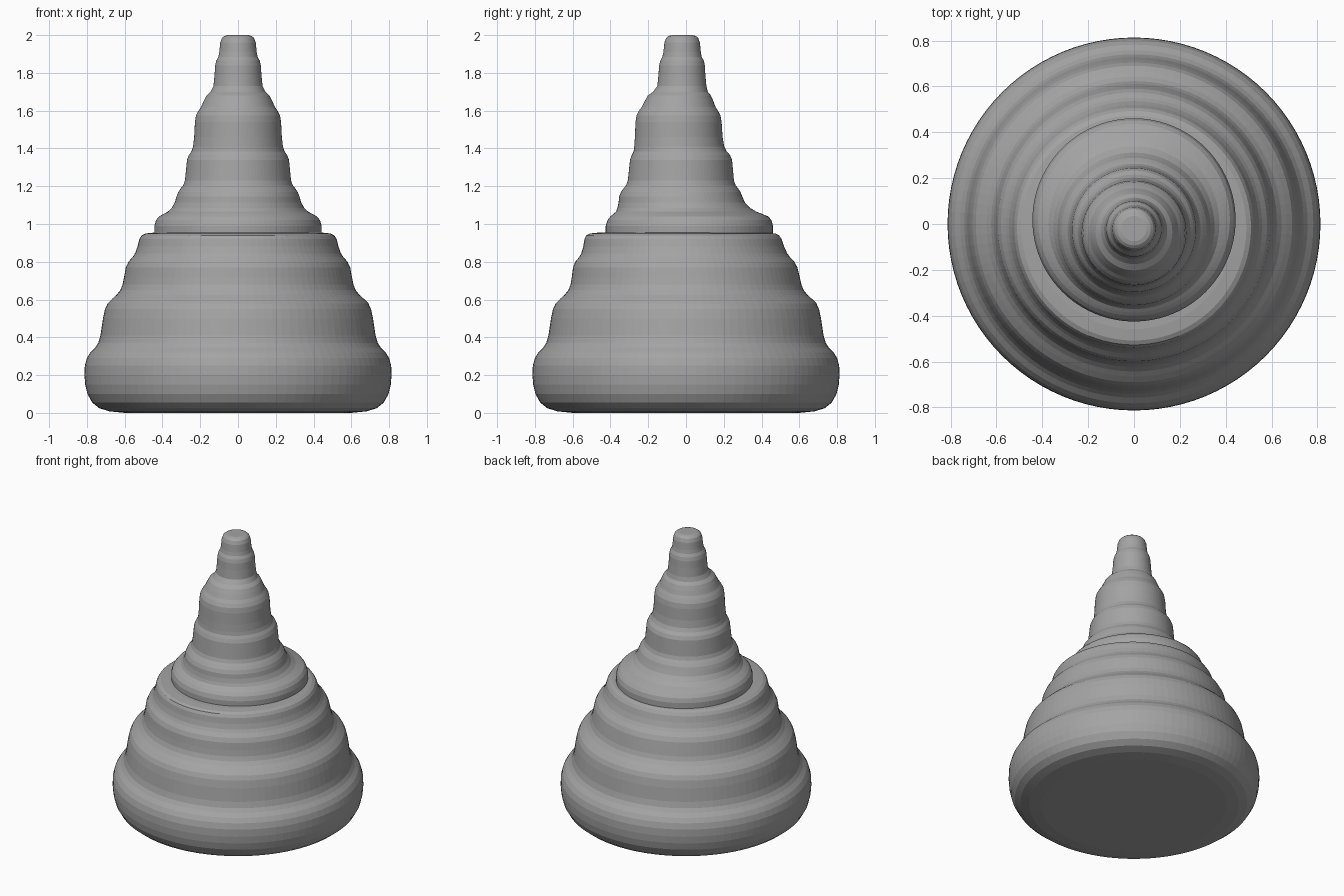
import bpy, bmesh, math

SIDES = 96
GREY = bpy.data.materials.new("dark_grey")
GREY.diffuse_color = (.37, .37, .37, 1)


def interp(keys, z):
    # linear lookup of the sideways drift of the stack
    for (z0, a), (z1, b) in zip(keys, keys[1:]):
        if z <= z1:
            return a + (b - a) * max(0, (z - z0) / (z1 - z0))
    return keys[-1][1]


def lathe(name, profile, drift):
    # stack of finely faceted circles (z, radius) whose centre drifts in y
    bm = bmesh.new()
    rings = []
    for z, r in profile:
        cy = interp(drift, z)
        rings.append([bm.verts.new((r * math.cos(2 * math.pi * i / SIDES),
                                    cy + r * math.sin(2 * math.pi * i / SIDES), z))
                      for i in range(SIDES)])
    for a, b in zip(rings, rings[1:]):
        for i in range(SIDES):
            j = (i + 1) % SIDES
            bm.faces.new((a[i], a[j], b[j], b[i]))
    bm.faces.new(rings[0][::-1])
    bm.faces.new(rings[-1])
    me = bpy.data.meshes.new(name)
    bm.to_mesh(me)
    bm.free()
    me.materials.append(GREY)
    ob = bpy.data.objects.new(name, me)
    bpy.context.collection.objects.link(ob)
    return ob


# wide lower tiers
lathe("lower_tiers", [
    (0.0, .60), (.008, .68), (.025, .735), (.055, .772), (.10, .797), (.15, .809),
    (.20, .813), (.25, .811), (.29, .80), (.32, .782), (.345, .757), (.37, .74),
    (.41, .728), (.50, .715), (.55, .704), (.58, .69), (.605, .665), (.625, .643),
    (.65, .623), (.68, .611), (.72, .603), (.77, .594), (.80, .58), (.825, .558),
    (.845, .545), (.88, .532), (.92, .522), (.94, .51), (.95, .49), (.955, .44)],
    [(0, 0), (.7, 0), (.83, -.008), (.95, -.018), (1, -.018)])

# narrow upper tiers, each nudged off centre
lathe("upper_tiers", [
    (.95, .443), (.99, .443), (1.02, .434), (1.04, .418), (1.053, .395), (1.065, .372),
    (1.085, .351), (1.115, .334), (1.145, .326), (1.17, .316), (1.19, .302), (1.205, .29),
    (1.23, .281), (1.28, .276), (1.34, .270), (1.365, .26), (1.385, .246), (1.41, .238),
    (1.46, .232), (1.54, .228), (1.575, .222), (1.60, .209), (1.62, .195), (1.65, .182),
    (1.68, .167), (1.70, .145), (1.73, .130), (1.79, .124), (1.84, .121), (1.865, .115),
    (1.885, .104), (1.91, .099), (1.96, .094), (1.985, .085), (1.995, .073), (2.0, .055)],
    [(.95, .018), (1.04, .018), (1.085, -.012), (1.13, -.028), (1.36, -.026),
     (1.42, -.038), (1.6, -.04), (1.68, -.035), (1.73, -.022), (2, -.02)])
